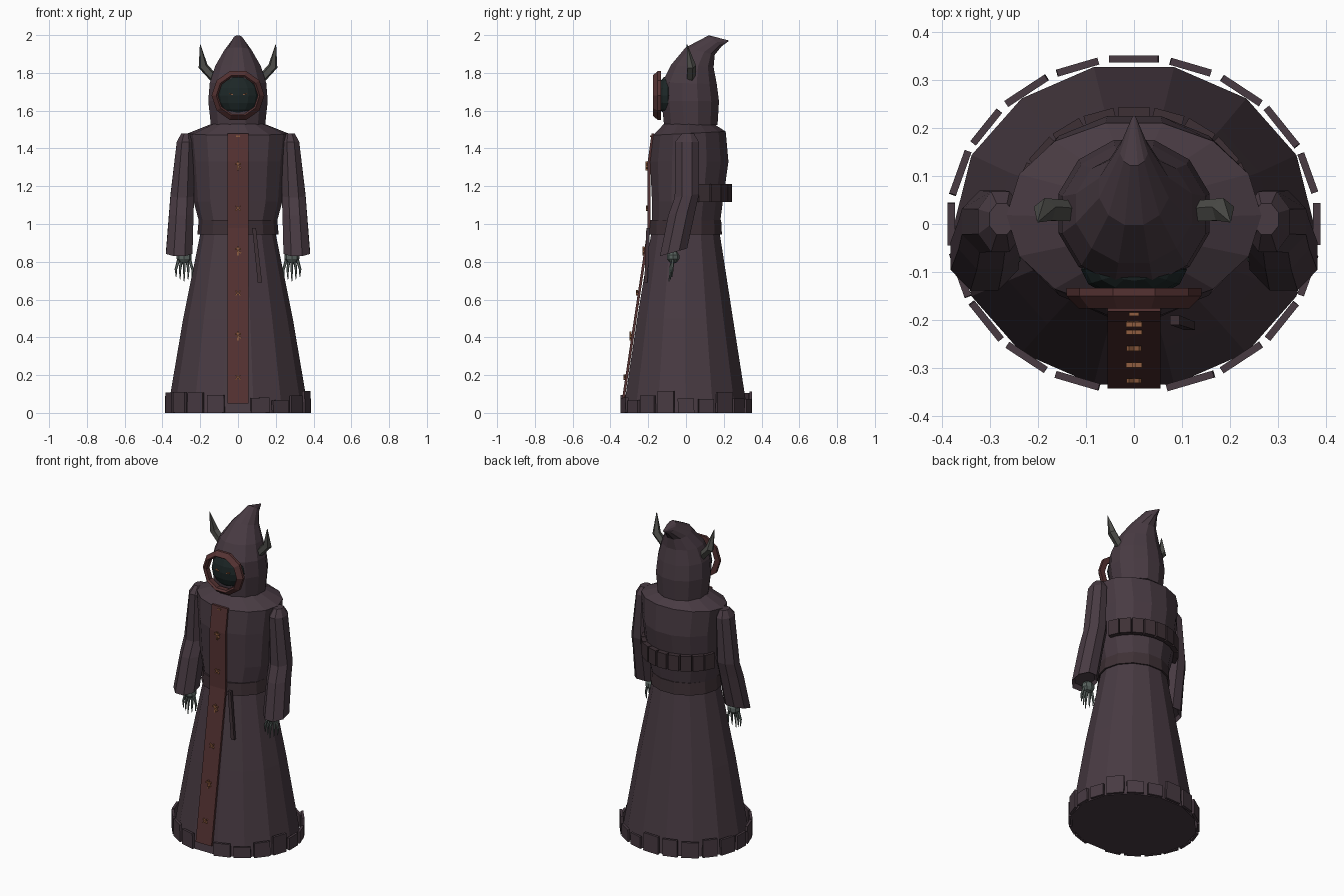
import bpy, bmesh, random
from math import sin, cos, pi, radians, atan2
from mathutils import Vector, Matrix

if "Cube" in bpy.data.objects:
    bpy.data.objects.remove(bpy.data.objects["Cube"])

random.seed(4)


def material(name, rgb):
    m = bpy.data.materials.new(name)
    m.diffuse_color = (*rgb, 1)
    m.use_nodes = True
    m.node_tree.nodes["Principled BSDF"].inputs["Base Color"].default_value = m.diffuse_color
    return m


ROBE = material("robe_cloth", (0.065, 0.043, 0.055))
DARK = material("belt_cloth", (0.048, 0.03, 0.036))
RED = material("red_trim", (0.09, 0.032, 0.032))
VOID = material("void", (0.012, 0.02, 0.02))
HORN = material("horn", (0.075, 0.075, 0.068))
SKIN = material("skin", (0.10, 0.125, 0.115))
RUNE = material("copper", (0.28, 0.11, 0.05))


def finish(name, bm, mat):
    bmesh.ops.recalc_face_normals(bm, faces=bm.faces[:])
    me = bpy.data.meshes.new(name)
    bm.to_mesh(me)
    bm.free()
    me.materials.append(mat)
    ob = bpy.data.objects.new(name, me)
    bpy.context.collection.objects.link(ob)
    return ob


def loft(name, rings, n, mat, closed=False, phase=0.5):
    """Rings are (centre, u axis, v axis); each gives an n-sided ellipse."""
    bm = bmesh.new()
    loops = []
    for c, u, v in rings:
        c, u, v = Vector(c), Vector(u), Vector(v)
        ang = [2 * pi * (i + phase) / n for i in range(n)]
        loops.append([bm.verts.new(c + u * sin(a) + v * cos(a)) for a in ang])
    pairs = list(zip(loops, loops[1:]))
    if closed:
        pairs.append((loops[-1], loops[0]))
    else:
        bm.faces.new(loops[0])
        bm.faces.new(loops[-1])
    for a, b in pairs:
        for i in range(n):
            j = (i + 1) % n
            bm.faces.new((a[i], a[j], b[j], b[i]))
    return finish(name, bm, mat)


def slice_ring(yf, zf, yb, zb, hw):
    """Ring through a front and a back point with a half width."""
    return ((0, (yf + yb) / 2, (zf + zb) / 2), (hw, 0, 0),
            (0, (yb - yf) / 2, (zb - zf) / 2))


def tube(name, pts, n, mat):
    """Tapering tube through (point, radius) pairs."""
    rings = []
    for i, (p, r) in enumerate(pts):
        d = Vector(pts[min(i + 1, len(pts) - 1)][0]) - Vector(pts[max(i - 1, 0)][0])
        u = d.cross(Vector((0, 1, 0.01))).normalized()
        v = d.cross(u).normalized()
        rings.append((p, u * r, v * r))
    return loft(name, rings, n, mat)


def box(name, size, loc, mat, rot=Matrix()):
    bm = bmesh.new()
    bmesh.ops.create_cube(bm, size=1, matrix=Matrix.Translation(loc) @ rot @ Matrix.Diagonal((*size, 1)))
    return finish(name, bm, mat)


def ball(name, loc, radii, mat, u=10, v=6):
    bm = bmesh.new()
    bmesh.ops.create_uvsphere(bm, u_segments=u, v_segments=v, radius=1,
                              matrix=Matrix.Translation(loc) @ Matrix.Diagonal((*radii, 1)))
    return finish(name, bm, mat)


# Robe: skirt, waist, chest and sloping shoulders
robe = [(-.342, 0, .335, 0, .375), (-.265, .5, .255, .5, .29), (-.185, .97, .18, .97, .195),
        (-.185, 1.12, .2, 1.12, .235), (-.195, 1.33, .23, 1.33, .25), (-.178, 1.47, .215, 1.49, .265),
        (-.12, 1.53, .15, 1.53, .14)]
loft("robe", [slice_ring(*r) for r in robe], 14, ROBE)

# Hood bending back to a point
hood = [(-.12, 1.515, .172, 1.525, .148), (-.135, 1.65, .18, 1.65, .163), (-.13, 1.75, .168, 1.74, .155),
        (-.085, 1.84, .15, 1.83, .125), (-.005, 1.935, .155, 1.895, .075),
        (.12, 2.0, .19, 1.94, .03), (.225, 1.972, .225, 1.967, .003)]
loft("hood", [slice_ring(*r) for r in hood], 12, ROBE)

# Face opening: bevelled frame, dark void, glowing eyes
FZ = 1.68
frame = [(.14, -.133), (.14, -.15), (.115, -.176), (.105, -.165), (.105, -.133)]
loft("face_frame", [((0, y, FZ), (r, 0, 0), (0, 0, r * .97)) for r, y in frame], 10, RED, closed=True)
ball("face_void", (0, -.095, FZ), (.11, .06, .105), VOID, 12, 8)
for s in (-1, 1):
    box("eye", (.022, .01, .006), (s * .038, -.152, FZ + .008), RUNE, Matrix.Rotation(-s * .25, 4, 'Y'))

# Belt
loft("belt", [((0, -.003, z), (a, 0, 0), (0, b, 0)) for z, a, b in
              ((.945, .205, .19), (.945, .215, .198), (1.02, .208, .194), (1.02, .198, .184))],
     14, DARK, closed=True)

# Front sash running from collar to hem
sash = [(-.182, 1.48), (-.203, 1.33), (-.203, .98), (-.275, .5), (-.342, .05)]
bm = bmesh.new()
prev = None
for y, z in sash:
    row = [bm.verts.new(p) for p in ((-.055, y, z), (.055, y, z), (.055, y + .014, z), (-.055, y + .014, z))]
    if prev:
        for i in range(4):
            j = (i + 1) % 4
            bm.faces.new((prev[i], prev[j], row[j], row[i]))
    else:
        bm.faces.new(row)
    prev = row
bm.faces.new(prev)
finish("front_sash", bm, RED)

# Copper marks: crosses and small saltires in turn down the sash
for k, (z, y) in enumerate(((1.31, -.209), (1.083, -.207), (.86, -.225), (.635, -.259), (.41, -.293), (.188, -.326))):
    if k % 2 == 0:
        box("mark_stem", (.008, .01, .05), (0, y, z - .003), RUNE)
        box("mark_bar", (.034, .01, .008), (0, y, z + .008), RUNE)
        box("mark_tick", (.02, .01, .007), (.008, y, z - .008), RUNE, Matrix.Rotation(.7, 4, 'Y'))
    else:
        for s in (-1, 1):
            box("mark_saltire", (.036, .01, .007), (0, y, z), RUNE, Matrix.Rotation(s * .75, 4, 'Y'))
box("mark_top", (.02, .01, .007), (0, -.186, 1.465), RUNE)

# Ragged hem patches around the bottom
for i in range(20):
    a = radians(18 * i)
    if i == 15:
        continue
    h = random.uniform(.065, .115)
    yaw = atan2(.345 * cos(a), -.382 * sin(a))
    box("hem_patch", (random.uniform(.085, .105), .015, h), (.38 * cos(a), .343 * sin(a), h / 2), ROBE,
        Matrix.Rotation(yaw, 4, 'Z') @ Matrix.Rotation(random.uniform(-.03, .03), 4, 'Y'))

# Row of pouches across the back
for i in range(9):
    a = radians(22 + 17 * i)
    yaw = atan2(.22 * cos(a), -.245 * sin(a))
    box("back_pouch", (.064, .03, .095), (.24 * cos(a), .012 + .216 * sin(a), 1.165), DARK,
        Matrix.Rotation(yaw, 4, 'Z'))

# Hanging scabbard at the belt
loft("scabbard", [((.085, -.2, .98), (.014, 0, 0), (0, .014, 0)), ((.116, -.212, .69), (.016, 0, 0), (0, .012, 0))],
     4, DARK)

for s in (-1, 1):
    # Sleeve: rounded shoulder, bent elbow, flared slanting cuff
    sleeve = [(.275, .01, 1.478, .028, .035, 0), (.278, .005, 1.435, .05, .068, 0),
              (.295, .005, 1.15, .068, .07, .01), (.3, -.022, 1.06, .07, .078, .015),
              (.311, -.066, .85, .076, .078, .022), (.311, -.066, .87, .06, .06, .015)]
    loft("sleeve", [((s * x, y, z), (s * a, 0, -.1 * a * s * s * 0), (0, b, t)) for x, y, z, a, b, t in sleeve],
         8, ROBE)
    # Bony hand with splayed fingers
    ball("palm", (s * .285, -.068, .825), (.042, .034, .035), SKIN, 8, 5)
    for f in range(5):
        k = f - 2
        x = .285 + k * .014
        tube("finger", [((s * x, -.07, .815), .009),
                        ((s * (x + k * .008), -.085 + abs(k) * .006, .76), .007),
                        ((s * (x + k * .007), -.09 + abs(k) * .008, .695 + abs(k) * .012), .002)], 5, SKIN)
    # Horn
    tube("horn", [((s * .13, .025, 1.775), .024), ((s * .185, .028, 1.835), .026), ((s * .2, .005, 1.95), .002)],
         5, HORN)
